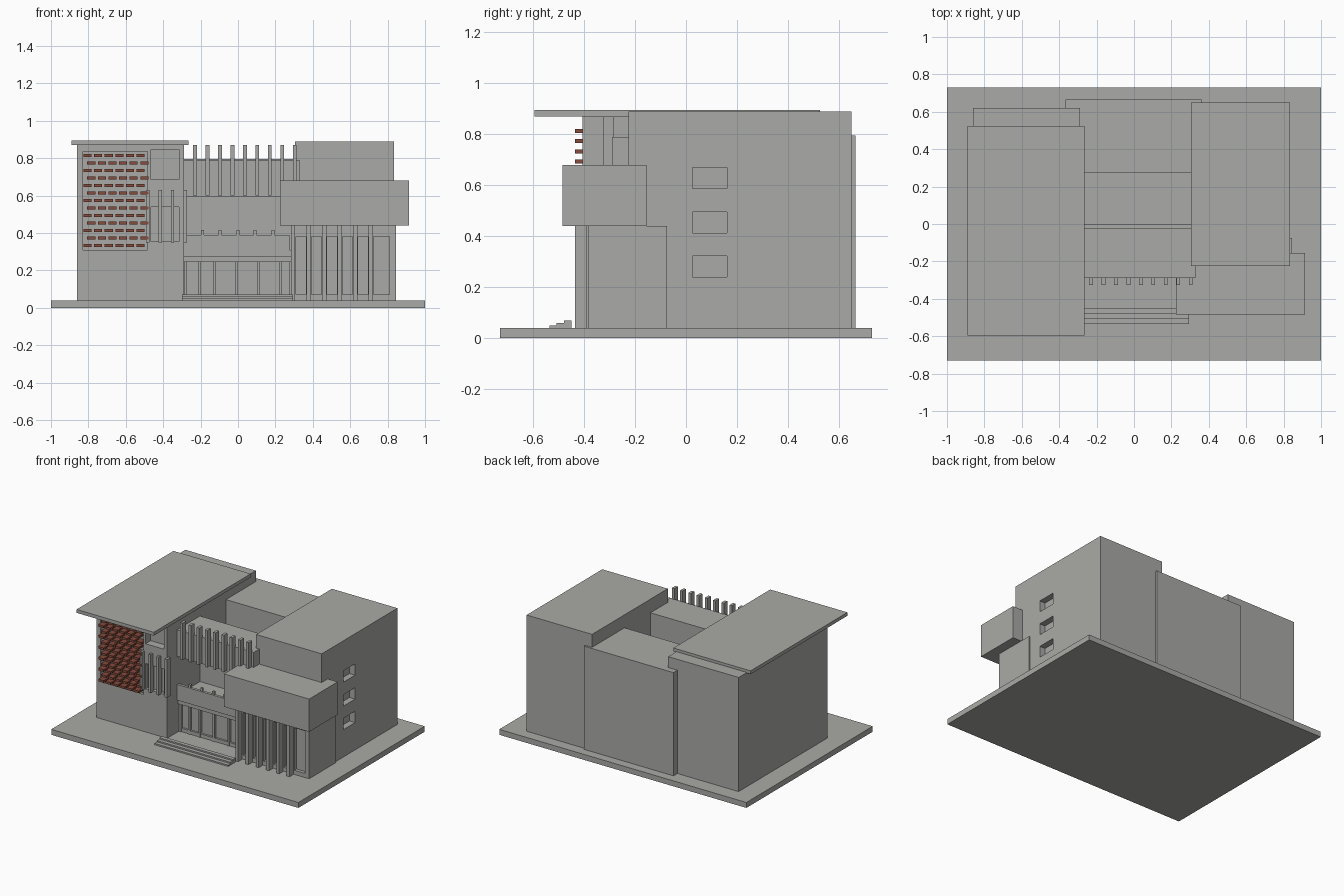
import bpy, bmesh


def material(name, rgb):
    m = bpy.data.materials.new(name)
    m.diffuse_color = (*rgb, 1)
    return m


GREY = material("concrete grey", (0.40, 0.40, 0.385))
RED = material("brick red", (0.24, 0.07, 0.045))


def boxes(name, items, mat=GREY):
    """One object made of boxes given as (x0, x1, y0, y1, z0, z1)."""
    bm = bmesh.new()
    for x0, x1, y0, y1, z0, z1 in items:
        for v in bmesh.ops.create_cube(bm, size=1)["verts"]:
            v.co = ((x0 + x1) / 2 + v.co.x * (x1 - x0),
                    (y0 + y1) / 2 + v.co.y * (y1 - y0),
                    (z0 + z1) / 2 + v.co.z * (z1 - z0))
    me = bpy.data.meshes.new(name)
    bm.to_mesh(me)
    bm.free()
    me.materials.append(mat)
    ob = bpy.data.objects.new(name, me)
    bpy.context.collection.objects.link(ob)
    return ob


def cut(target, items):
    """Recess a set of boxes into the target."""
    cutter = boxes(target.name + "_cutter", items)
    cutter.hide_render = True
    cutter.hide_viewport = True
    mod = target.modifiers.new("recess", "BOOLEAN")
    mod.operation = "DIFFERENCE"
    mod.solver = "EXACT"
    mod.object = cutter


# Ground plinth
boxes("plinth", [(-1, 1, -0.73, 0.73, 0, 0.04)])

# Left wing with recessed screen panel and two windows, and its overhanging roof
left = boxes("left_wing", [(-0.86, -0.29, -0.405, 0.62, 0.04, 0.875)])
cut(left, [(-0.83, -0.483, -0.5, -0.385, 0.31, 0.835),
           (-0.465, -0.315, -0.5, -0.345, 0.685, 0.845),
           (-0.465, -0.315, -0.5, -0.375, 0.355, 0.54)])
boxes("left_roof", [(-0.89, -0.265, -0.595, 0.525, 0.87, 0.895)])

# Brick screen in staggered rows
bricks = []
for row in range(13):
    z = 0.333 + row * 0.04
    start = -0.826 if row % 2 == 0 else -0.806
    for i in range(6):
        x = start + i * 0.0567
        bricks.append((x, x + 0.043, -0.435, -0.385, z - 0.008, z + 0.008))
boxes("brick_screen", bricks, RED)

# Sun fins on the left wing
boxes("left_fins", [(x - 0.009, x + 0.009, -0.43, -0.39, 0.35, 0.63)
                    for x in (-0.483, -0.415, -0.35, -0.283)])

# Tall right block with three side windows
right = boxes("right_tower", [(0.305, 0.835, -0.225, 0.65, 0.04, 0.89)])
cut(right, [(0.79, 0.95, 0.025, 0.16, z, z + 0.083)
            for z in (0.24, 0.412, 0.587)])

# Cantilevered upper box
boxes("upper_box", [(0.225, 0.915, -0.485, -0.155, 0.44, 0.68)])

# Ground floor under the box: recessed windows between fins
low = boxes("lower_block", [(0.29, 0.845, -0.385, -0.075, 0.04, 0.44)])
fin_x = [0.295 + i * 0.083 for i in range(6)]
cut(low, [(x + 0.015, x + (0.068 if x < 0.7 else 0.10), -0.5, -0.36, 0.07, 0.38)
          for x in fin_x])
boxes("lower_fins", [(x - 0.011, x + 0.011, -0.435, -0.39, 0.04, 0.44)
                     for x in fin_x])

# Central rear block and lower roof in front of it
boxes("rear_block", [(-0.365, 0.36, 0.275, 0.665, 0.04, 0.795)])
boxes("court_roof", [(-0.29, 0.31, 0.0, 0.28, 0.04, 0.59)])
boxes("balcony_back_wall", [(-0.29, 0.31, -0.025, 0.0, 0.31, 0.60)])

# Upper front panel with vertical fins
boxes("front_panel", [(-0.29, 0.33, -0.29, -0.025, 0.595, 0.79)])
boxes("front_fins", [(x - 0.01, x + 0.01, -0.325, -0.285, 0.60, 0.87)
                     for x in [-0.23 + i * 0.0667 for i in range(9)]])

# Balcony: slab, beam, parapet and small posts
boxes("balcony", [(-0.29, 0.30, -0.29, 0.0, 0.275, 0.31),
                  (-0.29, 0.30, -0.28, -0.24, 0.245, 0.275),
                  (-0.29, 0.275, -0.29, -0.27, 0.31, 0.39)])
boxes("balcony_posts", [(x - 0.008, x + 0.008, -0.288, -0.272, 0.39, 0.415)
                        for x in (-0.19, -0.095, 0, 0.09, 0.187)])

# Entrance wall with mullions
boxes("entrance_wall", [(-0.29, 0.30, -0.25, 0.0, 0.04, 0.275)])
boxes("entrance_mullions", [(x - 0.007, x + 0.007, -0.27, -0.245, 0.04, 0.25)
                            for x in (-0.28, -0.208, -0.125, -0.01, 0.11, 0.225, 0.28)])
boxes("entrance_sill", [(-0.29, 0.29, -0.265, -0.245, 0.04, 0.065)])

# Entrance steps
boxes("steps", [(-0.30, 0.295, -0.535 + i * 0.028, -0.45, 0.04 + i * 0.01, 0.05 + i * 0.01)
                for i in range(3)])
